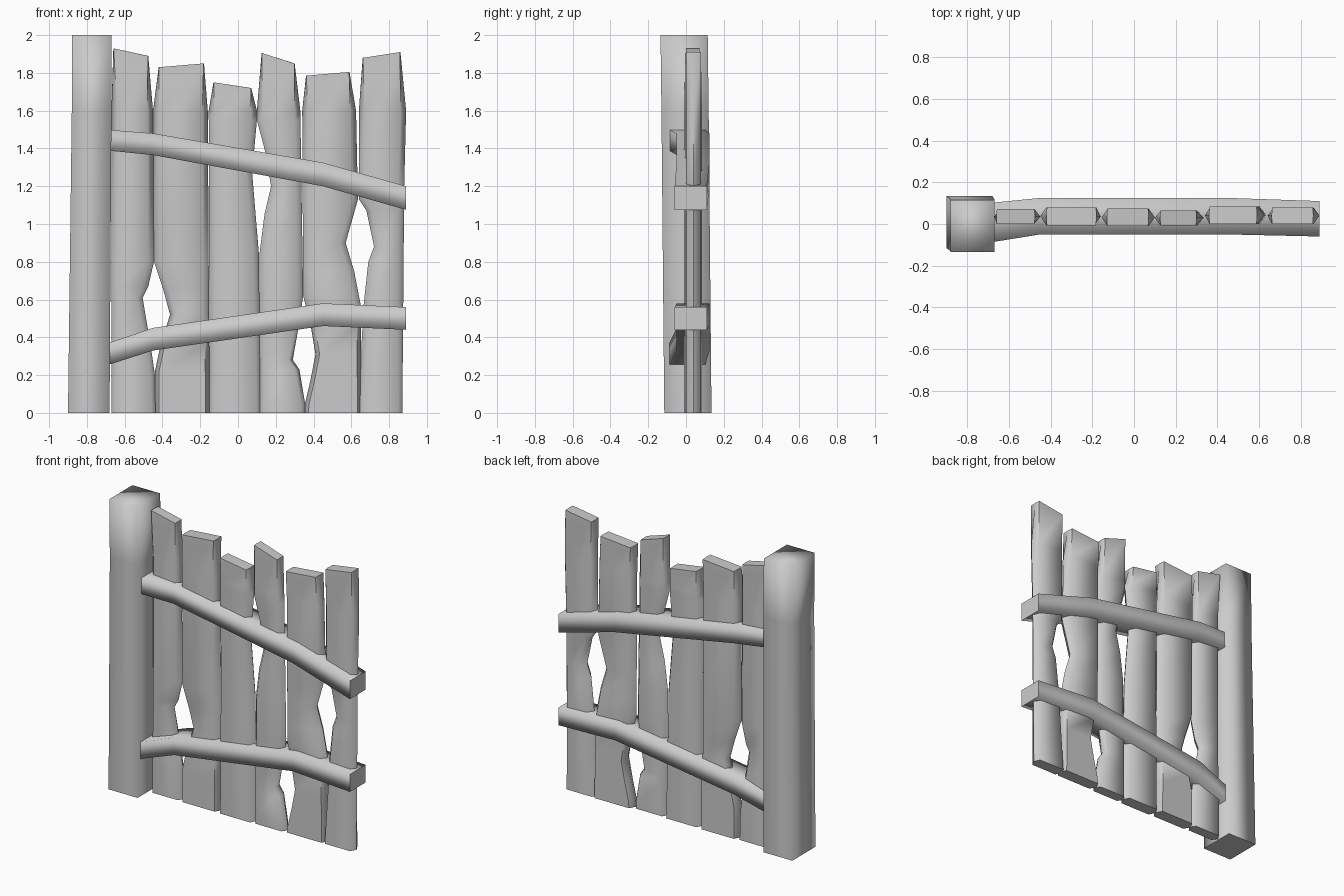
import bpy, bmesh, math

cube = bpy.data.objects.get("Cube")
if cube:
    bpy.data.objects.remove(cube, do_unlink=True)

# One weathered grey for all timber
wood = bpy.data.materials.new("grey timber")
wood.use_nodes = True
grey = (0.6, 0.6, 0.6, 1)
wood.diffuse_color = grey
wood.node_tree.nodes["Principled BSDF"].inputs["Base Color"].default_value = grey


def loft(name, rings, sharp_caps, crease=180):
    """Skin a series of cross-sections and close both ends.
    sharp_caps flags whether the first and last cap keep hard edges."""
    bm = bmesh.new()
    loops = [[bm.verts.new(point) for point in ring] for ring in rings]
    count = len(loops[0])
    for lower, upper in zip(loops, loops[1:]):
        for i in range(count):
            j = (i + 1) % count
            bm.faces.new((lower[i], lower[j], upper[j], upper[i]))
    caps = [bm.faces.new(loops[0][::-1]), bm.faces.new(loops[-1])]
    bmesh.ops.recalc_face_normals(bm, faces=bm.faces)
    for face in bm.faces:
        face.smooth = True
    for edge in bm.edges:
        if edge.calc_face_angle(0) > math.radians(crease):
            edge.smooth = False
    for cap, hard in zip(caps, sharp_caps):
        if hard:
            for edge in cap.edges:
                edge.smooth = False
    mesh = bpy.data.meshes.new(name)
    bm.to_mesh(mesh)
    bm.free()
    mesh.materials.append(wood)
    obj = bpy.data.objects.new(name, mesh)
    bpy.context.collection.objects.link(obj)
    return obj


def edge_at(profile, z):
    """Horizontal position of a (z, x) outline at height z."""
    for (za, xa), (zb, xb) in zip(profile, profile[1:]):
        if za <= z <= zb:
            return xa + (xb - xa) * (z - za) / (zb - za)
    return profile[-1][1]


def plank(name, front, back, left, right):
    """Board with pointed sides; the last point of each outline is its top corner."""
    heights = sorted({z for z, x in left[:-1] + right[:-1]})
    middle = (front + back) / 2
    rings = []

    def section(xl, xr, zl, zr, chamfer):
        return [(xl, middle, zl), (xl + chamfer, front, zl),
                (xr - chamfer, front, zr), (xr, middle, zr),
                (xr - chamfer, back, zr), (xl + chamfer, back, zl)]

    for z in heights:
        chamfer = 0.022 if z < 0.5 else 0.03
        rings.append(section(edge_at(left[:-1], z), edge_at(right[:-1], z), z, z, chamfer))
    (zl, xl), (zr, xr) = left[-1], right[-1]
    rings.append(section(xl, xr, zl, zr, 0.002))
    loft(name, rings, (True, True), 60)


def rail(name, stations):
    """Square bar through the planks; stations are (x, front, back, bottom, top)."""
    rings = [[(x, f, b), (x, k, b), (x, k, t), (x, f, t)] for x, f, k, b, t in stations]
    loft(name, rings, (True, True))


# Thick leaning end post, softened at the top
post_rings = []
for z, x0, x1, y0, y1 in [(0, -.9, -.68, -.115, .135),
                          (1.6, -.88, -.67, -.13, .12),
                          (2, -.88, -.67, -.135, .115)]:
    post_rings.append([(x0, y0, z), (x1, y0, z), (x1, y1, z), (x0, y1, z)])
loft("end_post", post_rings, (True, False))

# Two bent cross rails
rail("upper_rail", [(-.7, -.09, .1, 1.39, 1.5), (-.45, -.05, .125, 1.365, 1.48),
                    (.45, -.05, .125, 1.2, 1.325), (.89, -.06, .11, 1.075, 1.2)])
rail("lower_rail", [(-.7, -.09, .1, .25, .365), (-.45, -.05, .125, .33, .45),
                    (.45, -.05, .125, .46, .58), (.89, -.06, .11, .44, .56)])

# Six chipped planks, from the post outwards
plank("plank_beside_post", 0, .072,
      [(0, -.67), (1.6, -.67), (1.93, -.66)],
      [(0, -.435), (.2, -.44), (.34, -.46), (.61, -.505), (.67, -.475),
       (.8, -.445), (1.6, -.45), (1.89, -.475)])
plank("plank_second", -.006, .08,
      [(0, -.44), (.22, -.44), (.36, -.41), (.52, -.36), (.65, -.395),
       (.8, -.445), (1.6, -.45), (1.83, -.42)],
      [(0, -.15), (1.6, -.16), (1.85, -.18)])
plank("plank_third", -.01, .074,
      [(0, -.15), (1.6, -.155), (1.75, -.13)],
      [(0, .12), (.85, .11), (1.27, .075), (1.55, .1), (1.72, .07)])
plank("plank_fourth", -.006, .065,
      [(0, .115), (.85, .115), (1.05, .14), (1.2, .175), (1.38, .145),
       (1.55, .1), (1.905, .125)],
      [(0, .355), (.05, .355), (.23, .325), (.28, .29), (.48, .325),
       (.62, .345), (1.6, .33), (1.85, .3)])
plank("plank_fifth", 0, .085,
      [(0, .35), (.05, .355), (.18, .385), (.31, .41), (.46, .385),
       (.62, .345), (1.6, .34), (1.785, .36)],
      [(0, .655), (.57, .65), (.75, .615), (.9, .57), (1.13, .635),
       (1.6, .625), (1.805, .59)])
plank("plank_outer", 0, .08,
      [(0, .635), (.57, .665), (.8, .69), (.88, .72), (1.07, .68),
       (1.13, .64), (1.6, .64), (1.88, .66)],
      [(0, .87), (1.2, .88), (1.6, .89), (1.91, .86)])
